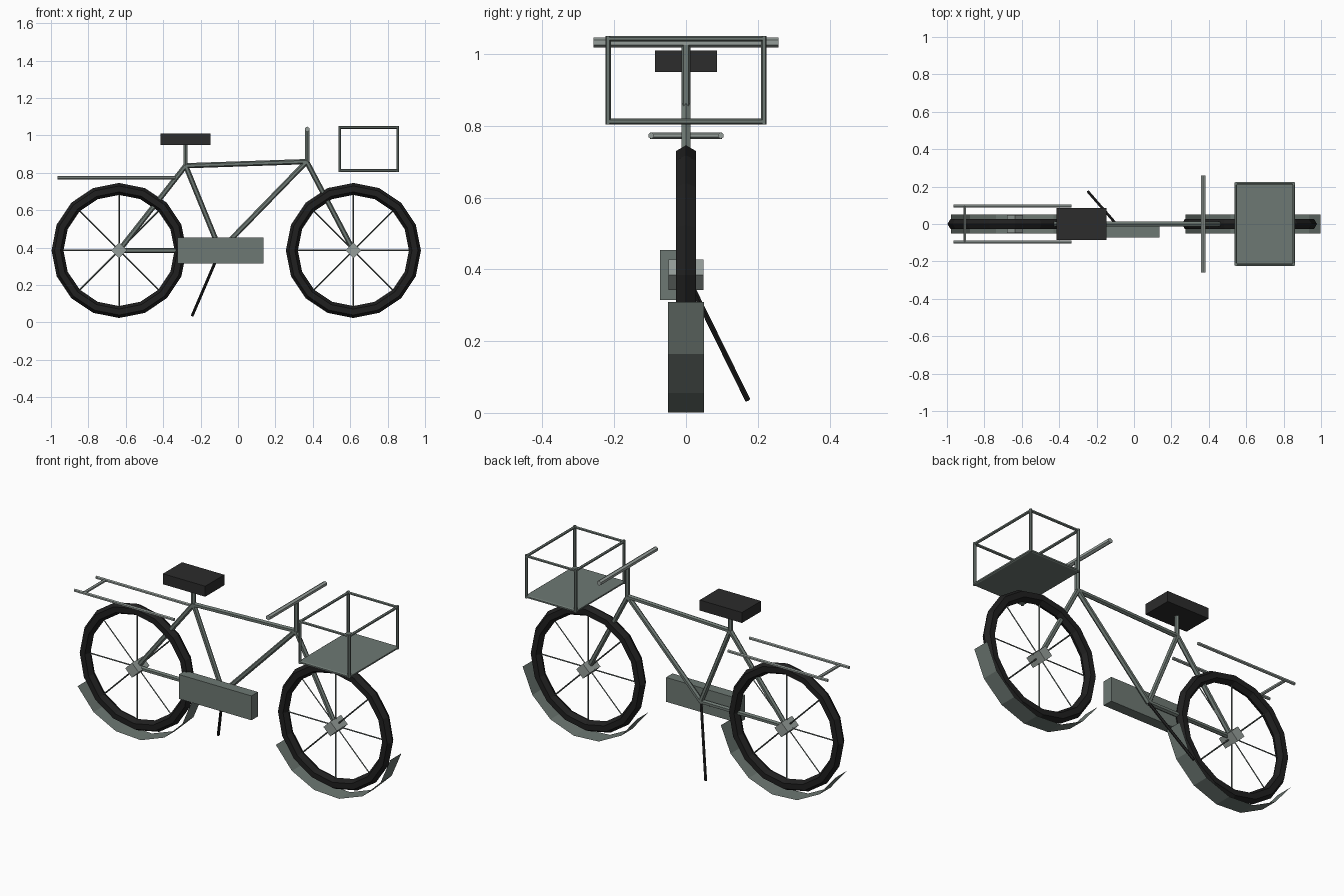
import bpy, bmesh, math
from mathutils import Vector, Matrix

if "Cube" in bpy.data.objects:
    bpy.data.objects.remove(bpy.data.objects["Cube"])


def material(name, rgb):
    m = bpy.data.materials.new(name)
    m.diffuse_color = (*rgb, 1)
    m.use_nodes = True
    m.node_tree.nodes["Principled BSDF"].inputs["Base Color"].default_value = m.diffuse_color
    return m


RUBBER = material("black_rubber", (0.014, 0.014, 0.014))
LEATHER = material("dark_saddle", (0.025, 0.025, 0.025))
PAINT = material("grey_green_paint", (0.155, 0.19, 0.172))
METAL = material("light_metal", (0.30, 0.34, 0.32))
WIRE = material("dark_wire", (0.10, 0.12, 0.11))


def finish(name, bm, mat):
    mesh = bpy.data.meshes.new(name)
    bm.to_mesh(mesh)
    bm.free()
    mesh.materials.append(mat)
    ob = bpy.data.objects.new(name, mesh)
    bpy.context.collection.objects.link(ob)
    return ob


def add_tube(bm, a, b, r, sides=6):
    a, b = Vector(a), Vector(b)
    d = b - a
    rot = d.to_track_quat('Z', 'Y').to_matrix().to_4x4()
    bmesh.ops.create_cone(bm, cap_ends=True, segments=sides, radius1=r, radius2=r,
                          depth=d.length, matrix=Matrix.Translation((a + b) / 2) @ rot)


def tubes(name, paths, r, mat, sides=6):
    bm = bmesh.new()
    for a, b in paths:
        add_tube(bm, a, b, r, sides)
    return finish(name, bm, mat)


def box(name, lo, hi, mat):
    lo, hi = Vector(lo), Vector(hi)
    bm = bmesh.new()
    bmesh.ops.create_cube(bm, size=1, matrix=Matrix.Translation((lo + hi) / 2)
                          @ Matrix.Diagonal((*(hi - lo), 1)))
    return finish(name, bm, mat)


# Main joints of the bicycle
HUB_Z = 0.385
REAR = (-0.636, 0, HUB_Z)
FRONT = (0.617, 0, HUB_Z)
CRANK = (-0.095, 0, HUB_Z)
SEAT = (-0.28, 0, 0.838)
HEAD = (0.367, 0, 0.86)


def tyre(name, c, major=0.329, minor=0.032, n=16, m=6):
    bm = bmesh.new()
    rings = []
    for i in range(n):
        a = 2 * math.pi * i / n
        ring = []
        for j in range(m):
            b = 2 * math.pi * j / m
            r = major + minor * math.cos(b)
            ring.append(bm.verts.new((c[0] + r * math.cos(a), minor * math.sin(b),
                                      c[2] + r * math.sin(a))))
        rings.append(ring)
    for i in range(n):
        p, q = rings[i], rings[(i + 1) % n]
        for j in range(m):
            k = (j + 1) % m
            bm.faces.new((p[j], p[k], q[k], q[j]))
    bmesh.ops.recalc_face_normals(bm, faces=bm.faces)
    return finish(name, bm, RUBBER)


def guard(name, c, r=0.388, start=-11.2, end=-152, n=6):
    # thin curved sheet below the wheel
    bm = bmesh.new()
    pairs = []
    for i in range(n + 1):
        a = math.radians(start + (end - start) * i / n)
        x, z = c[0] + r * math.cos(a), max(0, c[2] + r * math.sin(a))
        pairs.append([bm.verts.new((x, y, z)) for y in (-0.05, 0.05)])
    for p, q in zip(pairs, pairs[1:]):
        bm.faces.new((p[0], p[1], q[1], q[0]))
    bm.normal_update()
    for f in bm.faces:
        if f.normal.dot(f.calc_center_median() - Vector(c)) < 0:
            f.normal_flip()
    return finish(name, bm, PAINT)


# Wheels: tyre, diamond hub, spokes and mudguard
for side, c in (("rear", REAR), ("front", FRONT)):
    tyre(side + "_tyre", c)
    guard(side + "_mudguard", c)
    bm = bmesh.new()
    bmesh.ops.create_cube(bm, size=1, matrix=Matrix.Translation(c)
                          @ Matrix.Rotation(math.pi / 4, 4, 'Y')
                          @ Matrix.Diagonal((0.06, 0.098, 0.06, 1)))
    finish(side + "_hub", bm, METAL)
    spokes = []
    for i in range(8):
        d = Vector((math.cos(i * math.pi / 4), 0, math.sin(i * math.pi / 4)))
        spokes.append((Vector(c) + d * 0.02, Vector(c) + d * 0.305))
    tubes(side + "_spokes", spokes, 0.004, WIRE, 4)

# Frame and fork
tubes("frame", [(SEAT, HEAD), (SEAT, CRANK), (HEAD, CRANK), (CRANK, REAR), (SEAT, REAR)],
      0.014, PAINT)
tubes("fork", [(HEAD, FRONT)], 0.014, PAINT)

# Seat and steering
tubes("seat_post", [((-0.28, 0, 0.83), (-0.28, 0, 0.96))], 0.013, PAINT)
box("saddle", (-0.414, -0.086, 0.95), (-0.147, 0.086, 1.01), LEATHER)
tubes("stem", [((0.37, 0, 0.855), (0.37, 0, 1.033))], 0.013, PAINT)
tubes("handlebar", [((0.37, -0.258, 1.033), (0.37, 0.258, 1.033))], 0.014, METAL)

# Chain case and kickstand
box("chain_case", (-0.323, -0.073, 0.315), (0.136, -0.014, 0.454), PAINT)
tubes("kickstand", [(CRANK, (-0.245, 0.172, 0.036))], 0.008, RUBBER)

# Rear rack
rails = [((-0.964, y, 0.773), (-0.335, y, 0.773)) for y in (-0.097, 0.097)]
rails.append(((-0.905, -0.1, 0.773), (-0.905, 0.1, 0.773)))
tubes("rear_rack", rails, 0.009, METAL)

# Front basket: wire cage with a floor plate
X0, X1, Y, Z0, Z1 = 0.545, 0.855, 0.217, 0.812, 1.043
corners = [(X0, -Y), (X1, -Y), (X1, Y), (X0, Y)]
cage = []
for i, p in enumerate(corners):
    q = corners[(i + 1) % 4]
    cage.append(((*p, Z0 - 0.008), (*p, Z1 + 0.008)))
    for z in (Z0, Z1):
        cage.append(((*p, z), (*q, z)))
tubes("basket_cage", cage, 0.008, PAINT)
box("basket_floor", (X0, -Y, 0.804), (X1, Y, 0.82), PAINT)
